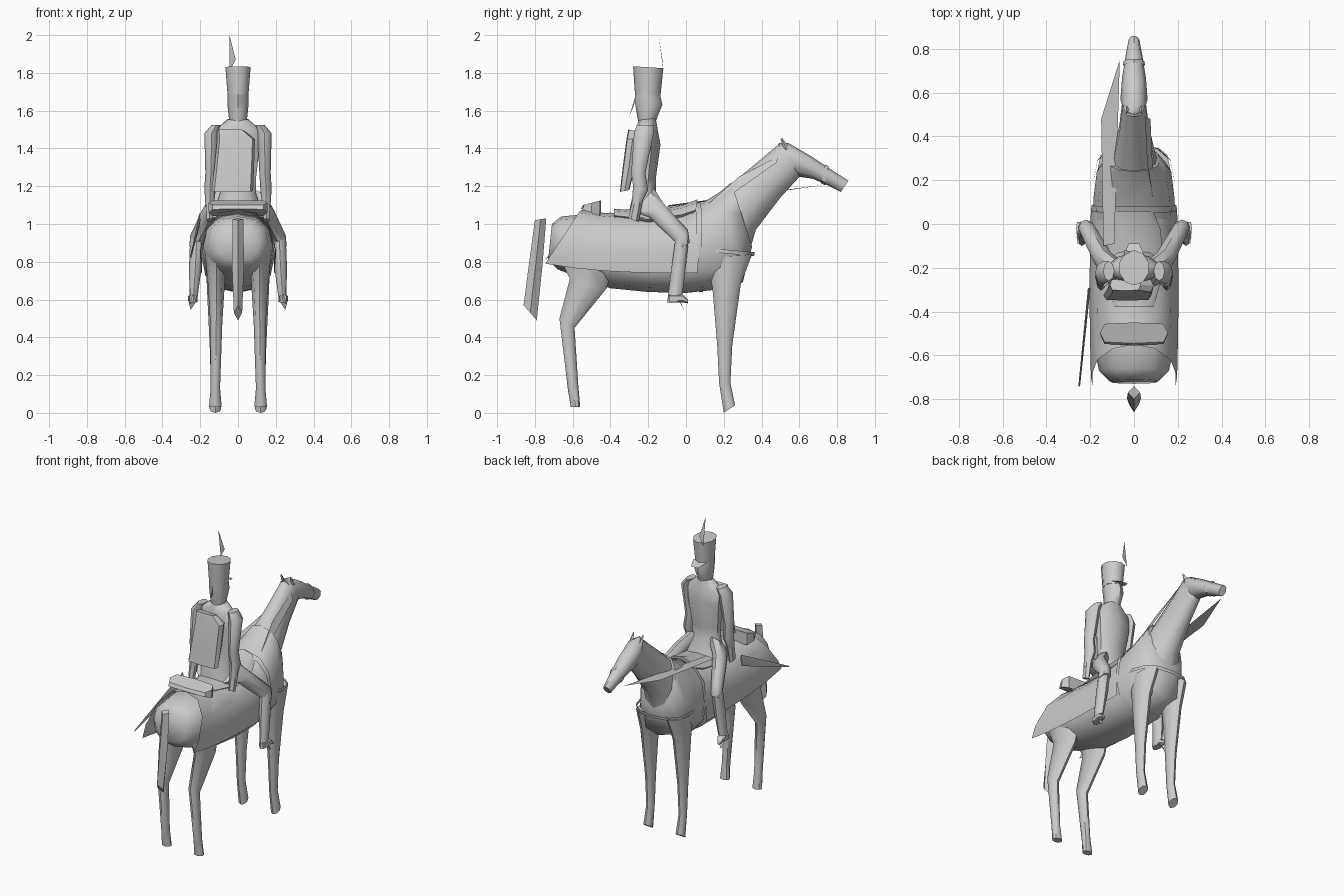
import bpy, bmesh, math
from mathutils import Vector


def finish(name, bm, angle=40):
    if angle:
        bmesh.ops.recalc_face_normals(bm, faces=bm.faces)
    me = bpy.data.meshes.new(name)
    bm.to_mesh(me)
    bm.free()
    ob = bpy.data.objects.new(name, me)
    bpy.context.collection.objects.link(ob)
    if angle:
        bpy.context.view_layer.objects.active = ob
        ob.select_set(True)
        bpy.ops.object.shade_smooth_by_angle(angle=math.radians(angle))
        ob.select_set(False)
    return ob


def loft(name, rings, n=8, side=1, power=1.0, angle=45, cap=True):
    """Each ring: x centre, y1, z1, y2, z2 (ends of its side profile), half width."""
    bm = bmesh.new()
    loops = []
    for x, y1, z1, y2, z2, w in rings:
        a, b = Vector((0, y1, z1)), Vector((0, y2, z2))
        mid, half = (a + b) / 2, (a - b) / 2
        loop = []
        for i in range(n):
            t = 2 * math.pi * i / n
            c, s = math.cos(t), math.sin(t)
            c = math.copysign(abs(c) ** power, c)
            s = math.copysign(abs(s) ** power, s)
            loop.append(bm.verts.new(mid + half * c + Vector((side * (x + w * s), 0, 0))))
        loops.append(loop)
    for p, q in zip(loops, loops[1:]):
        for i in range(n):
            j = (i + 1) % n
            bm.faces.new((p[i], p[j], q[j], q[i]))
    if cap:
        bm.faces.new(loops[0])
        bm.faces.new(loops[-1])
    return finish(name, bm, angle)


def panel(name, pts):
    bm = bmesh.new()
    bm.faces.new([bm.verts.new(p) for p in pts])
    return finish(name, bm, 0)


# Horse trunk
loft("horse_body", [
    (0, -0.71, 1.00, -0.73, 0.81, 0.11),
    (0, -0.66, 1.04, -0.68, 0.76, 0.16),
    (0, -0.55, 1.05, -0.55, 0.71, 0.185),
    (0, -0.40, 1.06, -0.40, 0.66, 0.19),
    (0, -0.20, 1.03, -0.20, 0.64, 0.195),
    (0, 0.00, 1.06, 0.00, 0.635, 0.19),
    (0, 0.10, 1.12, 0.14, 0.65, 0.185),
    (0, 0.18, 1.17, 0.30, 0.69, 0.17),
    (0, 0.24, 1.22, 0.35, 0.88, 0.12)], n=12, power=0.85, angle=60)

# Neck and head
loft("horse_neck", [
    (0, 0.07, 1.09, 0.32, 0.80, 0.15),
    (0, 0.20, 1.18, 0.37, 0.97, 0.105),
    (0, 0.37, 1.32, 0.50, 1.14, 0.07),
    (0, 0.50, 1.43, 0.61, 1.26, 0.055)], n=10, angle=60)
loft("horse_head", [
    (0, 0.49, 1.43, 0.53, 1.29, 0.045),
    (0, 0.54, 1.43, 0.60, 1.25, 0.062),
    (0, 0.66, 1.36, 0.67, 1.24, 0.055),
    (0, 0.78, 1.28, 0.76, 1.20, 0.038),
    (0, 0.86, 1.23, 0.82, 1.17, 0.025)], n=8, angle=50)

# Tail
loft("horse_tail", [
    (0, -0.80, 1.02, -0.74, 1.03, 0.028),
    (0, -0.83, 0.80, -0.76, 0.78, 0.032),
    (0, -0.86, 0.57, -0.79, 0.49, 0.022)], n=4, angle=30)

for s, tag in ((1, "right"), (-1, "left")):
    # Horse legs and ears
    loft("hind_leg_" + tag, [
        (0.115, -0.70, 0.88, -0.38, 0.80, 0.06),
        (0.115, -0.615, 0.71, -0.42, 0.66, 0.045),
        (0.115, -0.67, 0.50, -0.59, 0.45, 0.032),
        (0.12, -0.625, 0.12, -0.57, 0.14, 0.025),
        (0.12, -0.61, 0.03, -0.56, 0.03, 0.034)], side=s)
    loft("front_leg_" + tag, [
        (0.11, 0.11, 0.82, 0.35, 0.84, 0.06),
        (0.12, 0.14, 0.66, 0.29, 0.68, 0.045),
        (0.12, 0.165, 0.36, 0.245, 0.36, 0.03),
        (0.12, 0.175, 0.16, 0.235, 0.16, 0.024),
        (0.12, 0.20, 0.00, 0.26, 0.04, 0.03)], side=s)
    loft("horse_ear_" + tag, [
        (0.035, 0.52, 1.39, 0.55, 1.40, 0.015),
        (0.035, 0.50, 1.45, 0.51, 1.455, 0.003)], n=4, side=s)

    # Rider's legs, boots and stirrups
    loft("rider_thigh_" + tag, [
        (0.075, -0.29, 1.05, -0.17, 1.19, 0.06),
        (0.14, -0.20, 1.04, -0.12, 1.11, 0.05),
        (0.215, -0.05, 0.90, 0.01, 0.97, 0.04),
        (0.22, -0.05, 0.86, 0.02, 0.90, 0.036)], side=s)
    loft("rider_boot_" + tag, [
        (0.218, -0.055, 0.93, 0.015, 0.93, 0.035),
        (0.225, -0.075, 0.78, 0.00, 0.78, 0.034),
        (0.235, -0.095, 0.62, -0.02, 0.62, 0.022),
        (0.238, -0.10, 0.585, -0.02, 0.59, 0.024)], side=s)
    loft("rider_foot_" + tag, [
        (0.238, -0.09, 0.63, -0.09, 0.585, 0.022),
        (0.242, -0.02, 0.63, -0.02, 0.585, 0.026),
        (0.25, 0.01, 0.60, 0.01, 0.58, 0.012)], n=6, side=s)
    panel("stirrup_" + tag, [(s * 0.22, -0.03, 0.59), (s * 0.26, -0.03, 0.58),
                             (s * 0.25, -0.01, 0.545)])

    # Rider's arms
    loft("rider_arm_" + tag, [
        (0.115, -0.26, 1.525, -0.17, 1.525, 0.025),
        (0.14, -0.275, 1.48, -0.17, 1.48, 0.038),
        (0.143, -0.29, 1.27, -0.215, 1.27, 0.03),
        (0.148, -0.28, 1.20, -0.20, 1.18, 0.03),
        (0.15, -0.29, 1.08, -0.24, 1.10, 0.022)], side=s)
    loft("rider_hand_" + tag, [
        (0.15, -0.29, 1.10, -0.23, 1.12, 0.024),
        (0.15, -0.305, 1.03, -0.25, 1.01, 0.018)], n=6, side=s)

# Rider's torso
loft("rider_torso", [
    (0, -0.31, 1.03, -0.10, 1.04, 0.14),
    (0, -0.28, 1.16, -0.16, 1.17, 0.10),
    (0, -0.275, 1.24, -0.16, 1.24, 0.10),
    (0, -0.27, 1.40, -0.135, 1.42, 0.12),
    (0, -0.265, 1.50, -0.15, 1.50, 0.125),
    (0, -0.25, 1.55, -0.16, 1.56, 0.055)], n=10, angle=50)

# Rider's head, tall hat, visor, plume, pigtail
loft("rider_head", [
    (0, -0.25, 1.53, -0.165, 1.53, 0.045),
    (0, -0.26, 1.58, -0.15, 1.57, 0.05),
    (0, -0.27, 1.64, -0.125, 1.63, 0.056),
    (0, -0.27, 1.70, -0.14, 1.70, 0.056)], angle=50)
loft("tall_hat", [
    (0, -0.27, 1.685, -0.135, 1.68, 0.058),
    (0, -0.28, 1.835, -0.12, 1.825, 0.07)], n=10)
panel("hat_visor", [(-0.05, -0.15, 1.69), (0.05, -0.15, 1.69),
                    (0.025, -0.09, 1.67), (-0.025, -0.09, 1.67)])
panel("hat_plume", [(-0.045, -0.12, 1.81), (-0.012, -0.125, 1.87),
                    (-0.045, -0.145, 2.0)])
panel("pigtail", [(0, -0.265, 1.69), (0, -0.30, 1.57), (0, -0.275, 1.63)])

# Jacket hung on the rider's back
loft("hanging_jacket", [
    (-0.03, -0.35, 1.17, -0.30, 1.18, 0.11),
    (-0.02, -0.335, 1.30, -0.27, 1.30, 0.105),
    (-0.01, -0.315, 1.45, -0.25, 1.45, 0.10),
    (-0.04, -0.305, 1.50, -0.25, 1.49, 0.07)], n=8, power=0.4, angle=25)

# Saddle cloth with pointed rear corners
bm = bmesh.new()
rows = [(0, 1.075, -0.55, 0.06), (0.10, 1.06, -0.57, 0.06), (0.172, 0.98, -0.62, 0.065),
        (0.203, 0.86, -0.70, 0.07), (0.195, 0.74, -0.745, 0.06)]
strip = [(-x, z, a, b) for x, z, a, b in rows[:0:-1]] + rows
grid = []
for x, z, a, b in strip:
    line = []
    for i in range(6):
        u = i / 5
        y = a + (b - a) * u
        dip = 0.03 * math.sin(math.pi * u) * (1 if z > 0.9 else 0)
        lift = (0.05 if z < 0.8 else 0) * (1 - u) ** 3
        line.append(bm.verts.new((x * (0.97 + 0.03 * math.sin(math.pi * u)), y, z - dip + lift)))
    grid.append(line)
for p, q in zip(grid, grid[1:]):
    for i in range(5):
        bm.faces.new((p[i], p[i + 1], q[i + 1], q[i]))
finish("saddle_cloth", bm, 50)

# Saddle, valise roll behind it
loft("saddle", [
    (0, -0.38, 1.08, -0.38, 1.01, 0.09),
    (0, -0.20, 1.07, -0.20, 0.98, 0.14),
    (0, -0.02, 1.10, -0.02, 1.00, 0.12),
    (0, 0.06, 1.13, 0.05, 1.02, 0.09)], angle=50)
loft("valise_roll", [
    (0, -0.555, 1.08, -0.45, 1.04, 0.155),
    (0, -0.545, 1.10, -0.45, 1.125, 0.155)], n=8, power=0.4)

# Straps: front of cloth, and chest
loft("girth_strap", [
    (0, 0.05, 1.105, 0.07, 0.64, 0.196),
    (0, 0.08, 1.12, 0.09, 0.64, 0.194)], n=12, power=0.85, cap=False)
loft("chest_strap", [
    (0, 0.04, 0.86, 0.36, 0.83, 0.185),
    (0, 0.04, 0.88, 0.365, 0.85, 0.185)], n=12, power=0.8, cap=False)
loft("noseband", [
    (0, 0.735, 1.315, 0.715, 1.215, 0.05),
    (0, 0.755, 1.305, 0.735, 1.205, 0.048)], cap=False)

# Mane, reins, sabre
panel("mane", [(0.09, 0.10, 1.09), (0.09, 0.16, 1.10), (0.075, 0.48, 1.325),
               (0.05, 0.49, 1.36), (0.06, 0.28, 1.25)])
panel("reins", [(-0.065, 0.75, 1.21), (-0.15, 0.48, 1.17),
                (-0.14, -0.10, 1.09), (-0.09, -0.09, 1.10)])
loft("sabre", [
    (-0.205, -0.29, 1.06, -0.30, 0.98, 0.006),
    (-0.25, -0.73, 0.83, -0.745, 0.815, 0.004)], n=4)
